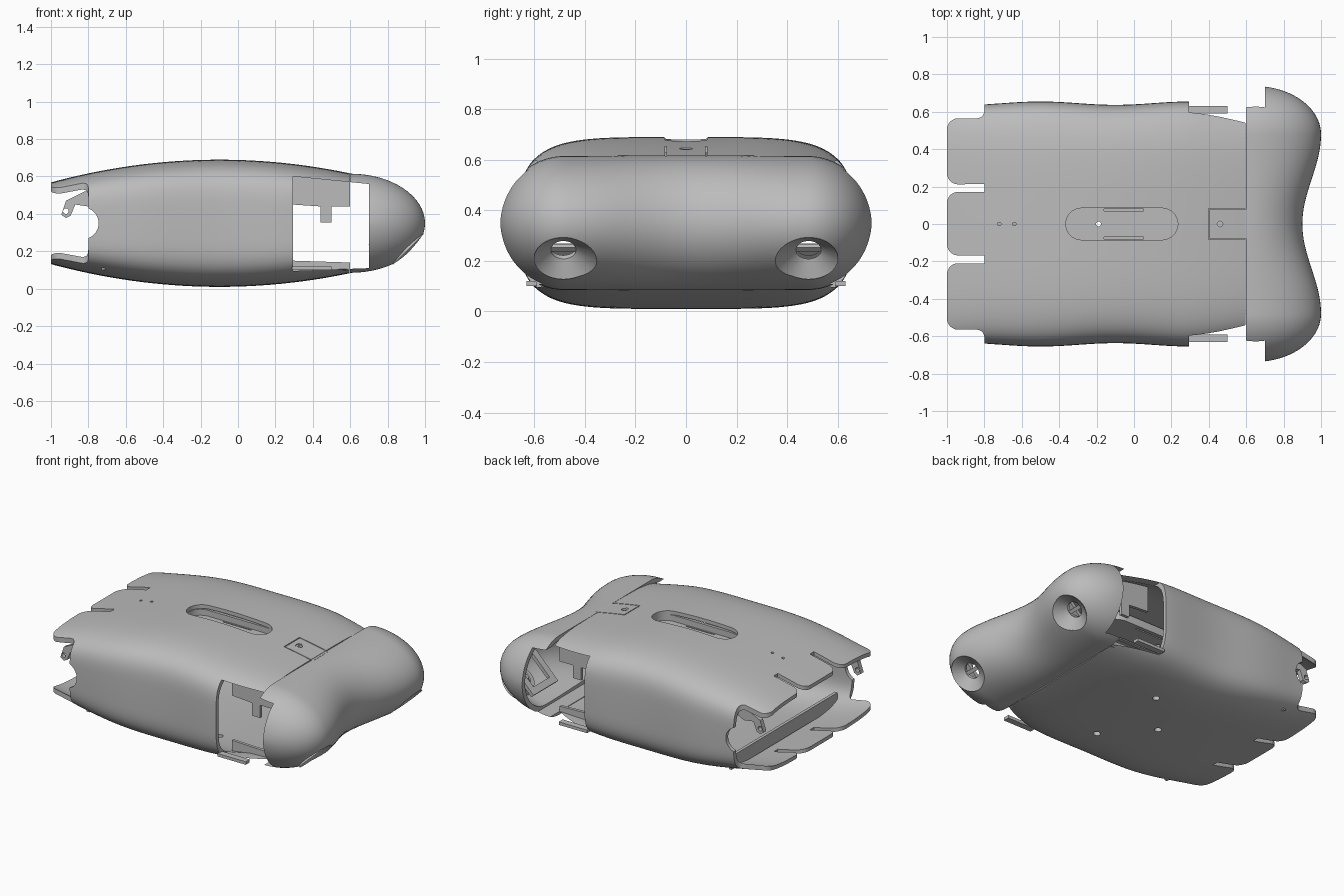
import bpy, bmesh
from math import sin, cos, pi, radians, copysign
from mathutils import Matrix, Vector

cube = bpy.data.objects.get("Cube")
if cube:
    bpy.data.objects.remove(cube, do_unlink=True)

grey = bpy.data.materials.new("plain grey")
grey.use_nodes = True
grey.diffuse_color = (0.5, 0.5, 0.5, 1)
grey.node_tree.nodes["Principled BSDF"].inputs["Base Color"].default_value = (0.5, 0.5, 0.5, 1)


def finish(name, bm):
    bmesh.ops.recalc_face_normals(bm, faces=bm.faces)
    mesh = bpy.data.meshes.new(name)
    bm.to_mesh(mesh)
    bm.free()
    mesh.materials.append(grey)
    ob = bpy.data.objects.new(name, mesh)
    bpy.context.collection.objects.link(ob)
    return ob


def loft(name, rings):
    """Closed solid through a row of equal rings."""
    bm = bmesh.new()
    rows = [[bm.verts.new(p) for p in ring] for ring in rings]
    n = len(rows[0])
    for a, b in zip(rows, rows[1:]):
        for i in range(n):
            j = (i + 1) % n
            bm.faces.new((a[i], a[j], b[j], b[i]))
    bm.faces.new(rows[0])
    bm.faces.new(rows[-1])
    return finish(name, bm)


def prism(name, pts, axis, lo, hi):
    """Outline extruded along y or z."""
    place = (lambda a, b, c: (a, b, c)) if axis == "z" else (lambda a, b, c: (a, c, b))
    return loft(name, [[place(a, b, c) for a, b in pts] for c in (lo, hi)])


def box(name, lo, hi):
    return prism(name, [(lo[0], lo[1]), (hi[0], lo[1]), (hi[0], hi[1]), (lo[0], hi[1])], "z", lo[2], hi[2])


def rod(name, start, end, r1, r2=None):
    start, end = Vector(start), Vector(end)
    d = end - start
    bm = bmesh.new()
    turn = d.to_track_quat("Z", "Y").to_matrix().to_4x4()
    bmesh.ops.create_cone(bm, cap_ends=True, segments=48, radius1=r1,
                          radius2=r1 if r2 is None else r2, depth=d.length,
                          matrix=Matrix.Translation((start + end) / 2) @ turn)
    return finish(name, bm)


def cut(ob, cutters, keep=False):
    bpy.context.view_layer.objects.active = ob
    for c in cutters:
        mod = ob.modifiers.new("cut", "BOOLEAN")
        mod.operation, mod.solver, mod.object = "DIFFERENCE", "EXACT", c
        bpy.ops.object.modifier_apply(modifier=mod.name)
    if not keep:
        for c in cutters:
            bpy.data.objects.remove(c, do_unlink=True)


def arc(cx, cy, r, a0, a1, n=10):
    return [(cx + r * cos(radians(a0 + (a1 - a0) * i / n)),
             cy + r * sin(radians(a0 + (a1 - a0) * i / n))) for i in range(n + 1)]


def slot_outline(x0, x1, r):
    return arc(x1 - r, 0, r, -90, 90) + arc(x0 + r, 0, r, 90, 270)


# Body shell: rounded barrel section swept along x
def body_solid(name, x0, x1, t):
    rings, steps, segs = [], 40, 128
    for k in range(steps + 1):
        x = x0 + (x1 - x0) * k / steps
        h = 0.34 - 0.15 * (x + 0.1) ** 2 - t
        w = 0.646 + 0.009 * cos(2 * pi * (x + 0.5) / 0.8) - 0.1 * max(0, x - 0.3) - t
        ring = []
        for i in range(segs):
            c, s = cos(2 * pi * i / segs), sin(2 * pi * i / segs)
            ring.append((x, w * copysign(abs(c) ** 0.444, c), 0.35 + h * copysign(abs(s) ** 0.444, s)))
        rings.append(ring)
    return loft(name, rings)


# Twin-lobed nose: half-ellipse sections swept along y
def nose_solid(name, x0, t):
    rows = [(0.48 * i / 16, 1 - 0.05 * (cos(pi * i / 16) + 1) - t, 0.265 - t) for i in range(16)]
    for i in range(21):
        a = radians(89 * i / 20)
        rows.append((0.48 + (0.258 - t) * sin(a), 0.64 + (0.36 - t) * cos(a), (0.265 - t) * cos(a)))
    rows = [(-y, xm, h) for y, xm, h in rows[:0:-1]] + rows
    return loft(name, [[(x0 + (xm - x0) * sin(pi * i / 32), y, 0.35 + h * cos(pi * i / 32))
                        for i in range(33)] for y, xm, h in rows])


body = body_solid("body_shell", -1.0, 0.595, 0)
nose = nose_solid("nose_shell", 0.6, 0)
cut(body, [body_solid("body_hollow", -1.05, 0.65, 0.025)])
cut(nose, [nose_solid("nose_hollow", 0.58, 0.03)])

# Side openings through both shells
side_gap = prism("side_gap", [(0.295, 0.095), (0.295, 0.6), (0.7, 0.56), (0.7, 0.11)], "y", -1, 1)
cut(body, [side_gap], keep=True)
cut(nose, [side_gap])

# Rounded fingers at the tail
comb = [(-1.1, -0.9), (-0.8, -0.9), (-0.8, -0.61)] + arc(-0.84, -0.605, 0.04, 0, 90, 5)
for y0, y1 in ((-0.565, -0.21), (-0.168, 0.172), (0.212, 0.565)):
    comb += arc(-0.94, y0 + 0.06, 0.06, 270, 180) + arc(-0.94, y1 - 0.06, 0.06, 180, 90)
    comb += [(-0.8, y1), (-0.8, y1 + 0.042)] if y1 < 0.5 else []
comb += arc(-0.84, 0.605, 0.04, 270, 360, 5) + [(-0.8, 0.9), (-1.1, 0.9)]
cut(body, [prism("finger_comb", comb, "z", -0.1, 0.9),
           rod("tail_notch", (-0.83, -1, 0.35), (-0.83, 1, 0.35), 0.085)])

# Handle slot, latch outline, screw and drain holes
u = [(0.62, 0.083), (0.397, 0.083), (0.397, -0.083), (0.62, -0.083),
     (0.62, -0.077), (0.403, -0.077), (0.403, 0.077), (0.62, 0.077)]
cut(body, [prism("slot", slot_outline(-0.365, 0.235, 0.085), "z", 0.6, 0.8),
           prism("latch_groove", u, "z", 0.55, 0.75),
           rod("screw_hole", (0.46, 0, 0.6), (0.46, 0, 0.7), 0.015),
           rod("screw_sink", (0.46, 0, 0.642), (0.46, 0, 0.7), 0.027)])
cut(body, [rod("pin_hole", (x, 0, 0.5), (x, 0, 0.8), 0.009) for x in (-0.72, -0.64)])
cut(body, [rod("drain_hole", (x, y, -0.1), (x, y, 0.1), 0.022)
           for x, y in ((0.06, 0.28), (0.06, -0.28), (-0.19, 0))])
box("latch_bridge", (0.585, -0.077, 0.595), (0.612, 0.077, 0.6155))

# Handle tray below the slot
tray = prism("handle_tray", slot_outline(-0.385, 0.255, 0.105), "z", 0.6, 0.652)
cut(tray, [prism("pocket", slot_outline(-0.365, 0.235, 0.085), "z", 0.612, 0.8),
           rod("tray_hole", (-0.19, 0, 0.5), (-0.19, 0, 0.7), 0.013)]
    + [box("slit", (-0.16, y - 0.005, 0.5), (0.05, y + 0.005, 0.7)) for y in (-0.075, 0.075)])

# Lamp sockets on the lower front of each lobe
axis = Vector((1, 0, -1)).normalized()
tilt = Matrix.Rotation(radians(45), 3, "Y")
for side, label in ((1, "back"), (-1, "front")):
    p = Vector((0.912, side * 0.485, 0.208))
    cup = rod("lamp_cup_" + label, p, p - axis * 0.07, 0.118, 0.08)
    cutters = [rod("cone", p + axis * 0.05, p - axis * 0.05, 0.19, 0.05),
               rod("bore", p + axis * 0.05, p - axis * 0.1, 0.05)]
    cut(nose, cutters, keep=True)
    cut(cup, cutters)
    bar = box("lamp_bar_" + label, (-0.008, -0.05, -0.012), (0.008, 0.05, 0.012))
    frame = box("lamp_frame_" + label, (-0.012, -0.13, -0.13), (0.012, 0.13, 0.13))
    cut(frame, [box("window", (-0.1, -0.085, -0.085), (0.1, 0.085, 0.085))])
    for ob, depth in ((bar, 0.06), (frame, 0.16)):
        ob.data.transform(Matrix.Translation(p - axis * depth) @ tilt.to_4x4())

    # Brackets and sills inside the side opening
    def side_plate(name, pts, y, t):
        return prism(name + label, pts, "y", side * y, side * (y + t))
    side_plate("hook_bracket_", [(0.29, 0.62), (0.6, 0.59), (0.6, 0.44), (0.5, 0.44), (0.5, 0.355),
                                 (0.44, 0.355), (0.44, 0.44), (0.29, 0.45)], 0.46, 0.02)
    side_plate("sill_", [(0.29, 0.08), (0.6, 0.1), (0.6, 0.14), (0.29, 0.15)], 0.46, 0.02)
    side_plate("side_tab_", [(0.29, 0.1), (0.5, 0.1), (0.5, 0.12), (0.29, 0.12)], 0.59, 0.042)

    # Hinge ear at the tail
    ear = side_plate("hinge_ear_", [(-0.945, 0.395), (-0.92, 0.378), (-0.895, 0.39), (-0.87, 0.45),
                                    (-0.8, 0.44), (-0.76, 0.46), (-0.76, 0.53), (-0.82, 0.52),
                                    (-0.92, 0.47)], 0.5, 0.03)
    cut(ear, [rod("ear_hole", (-0.92, side, 0.415), (-0.92, 0, 0.415), 0.015)])

# Low cross wall inside the tail
box("cross_wall", (-0.73, -0.56, 0.1), (-0.71, 0.56, 0.19))

for ob in bpy.context.scene.objects:
    if ob.type == "MESH":
        bpy.ops.object.select_all(action="DESELECT")
        ob.select_set(True)
        bpy.context.view_layer.objects.active = ob
        bpy.ops.object.shade_smooth_by_angle(angle=radians(30))
